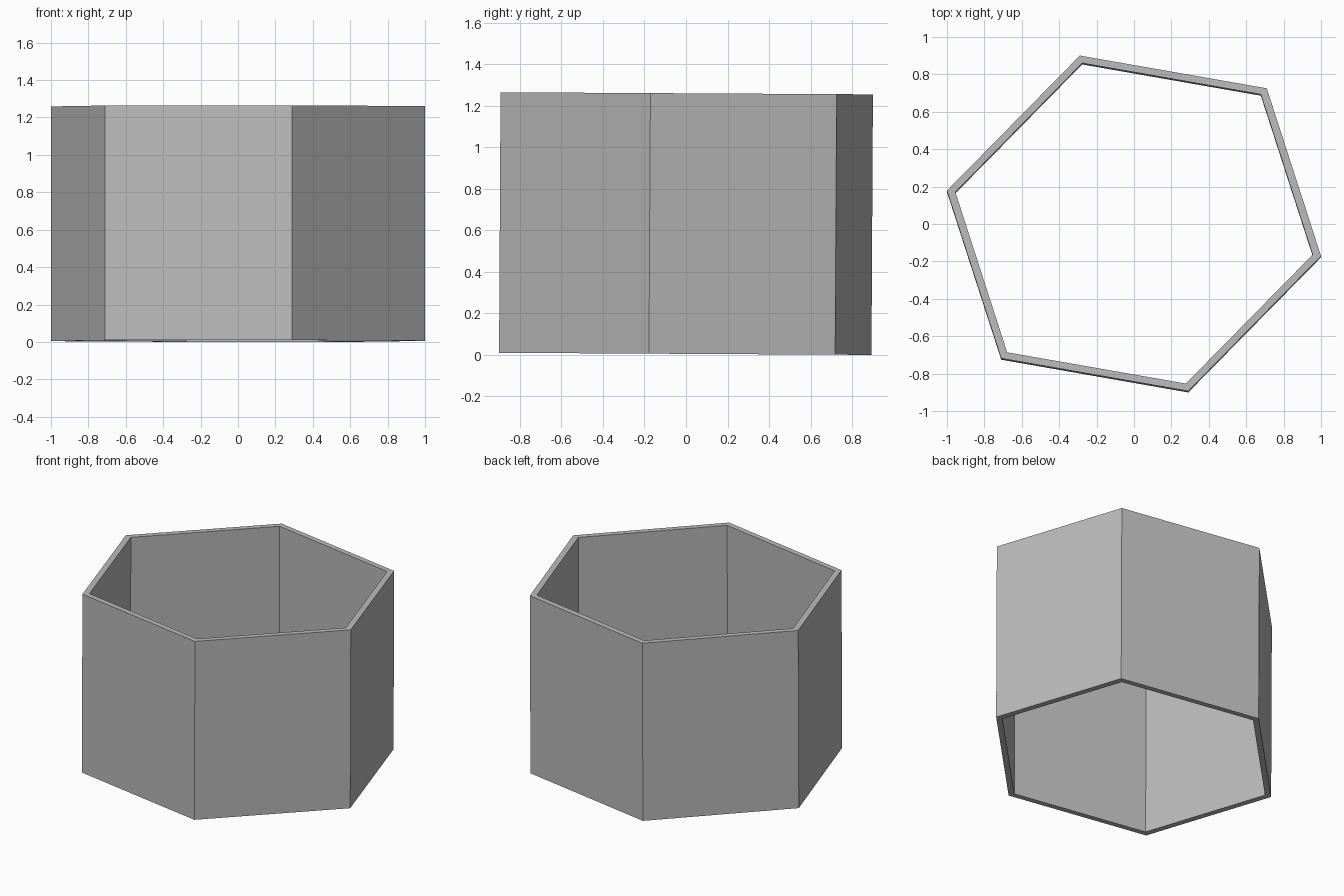
import bpy
import bmesh
from mathutils import Matrix, Vector

cube = bpy.data.objects.get("Cube")
if cube:
    bpy.data.objects.remove(cube)

HEIGHT = 1.255
INNER = 0.955    # inner outline relative to the outer one
TILT = -0.0056   # slight lean about x

# Slightly stretched hexagon: two corners define all six
a, b = Vector((1.0, -0.175, 0)), Vector((0.71, 0.722, 0))
corners = [a, b, b - a, -a, -b, a - b]

grey = bpy.data.materials.new("plain grey")
grey.use_nodes = True
colour = (0.5, 0.5, 0.5, 1)
grey.diffuse_color = colour
grey.node_tree.nodes["Principled BSDF"].inputs["Base Color"].default_value = colour

# Open ring outline, extruded upwards into a tube
bm = bmesh.new()
outer = [bm.verts.new(c) for c in corners]
inner = [bm.verts.new(c * INNER) for c in corners]
ring = []
for i in range(len(corners)):
    j = (i + 1) % len(corners)
    ring.append(bm.faces.new((outer[i], outer[j], inner[j], inner[i])))
result = bmesh.ops.extrude_face_region(bm, geom=ring, use_keep_orig=True)
top = [g for g in result["geom"] if isinstance(g, bmesh.types.BMVert)]
bmesh.ops.translate(bm, verts=top, vec=(0, 0, HEIGHT))
bmesh.ops.recalc_face_normals(bm, faces=bm.faces)

# Lean the tube, then centre it and rest it on the ground
bmesh.ops.rotate(bm, verts=bm.verts, matrix=Matrix.Rotation(TILT, 3, "X"))
ys = [v.co.y for v in bm.verts]
low = min(v.co.z for v in bm.verts)
bmesh.ops.translate(bm, verts=bm.verts, vec=(0, -(min(ys) + max(ys)) / 2, -low))

mesh = bpy.data.meshes.new("hexagonal_tube")
bm.to_mesh(mesh)
bm.free()
mesh.materials.append(grey)
tube = bpy.data.objects.new("hexagonal_tube", mesh)
bpy.context.collection.objects.link(tube)
